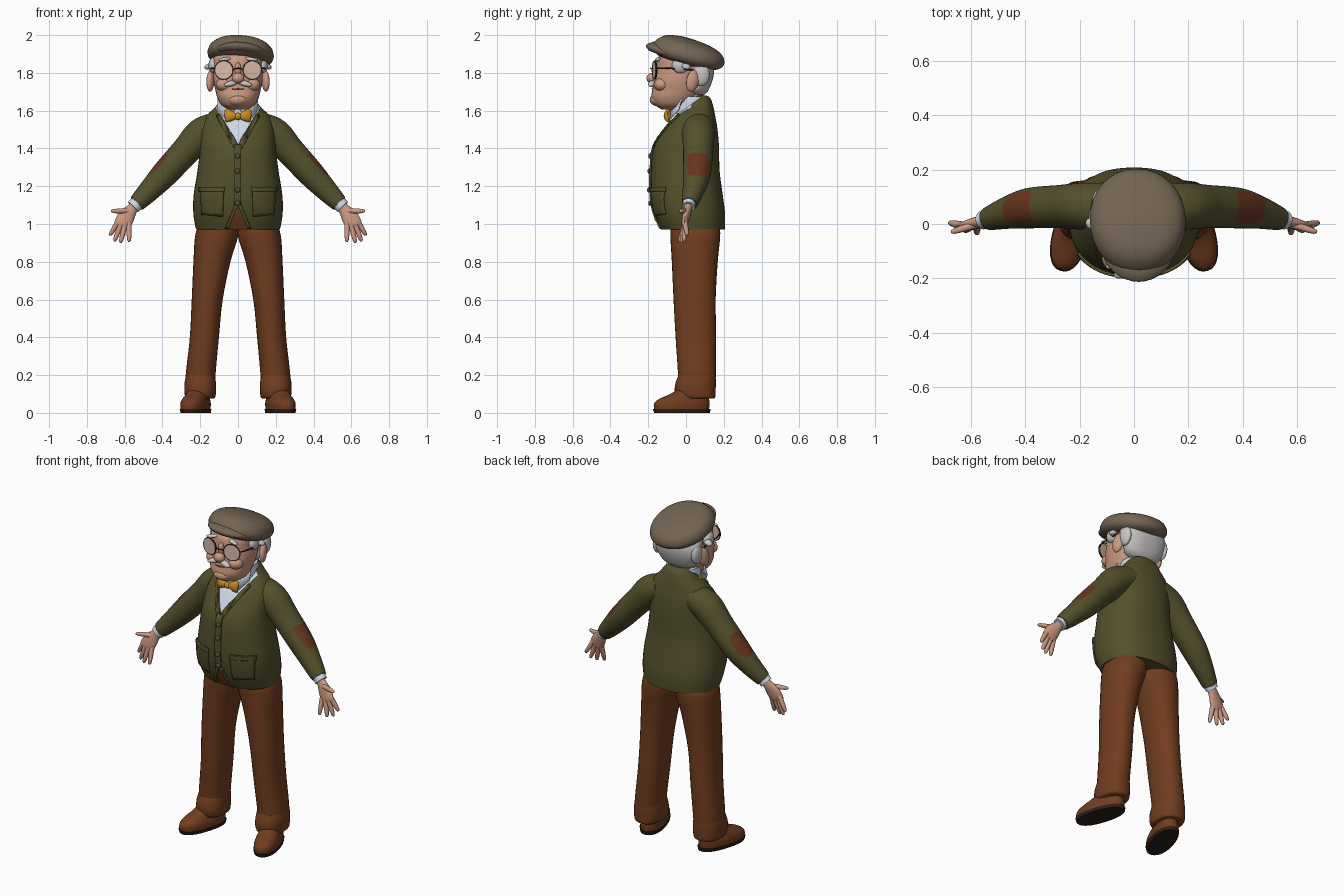
import bpy, bmesh, math
from mathutils import Vector, Matrix, Euler

cube = bpy.data.objects.get("Cube")
if cube:
    bpy.data.objects.remove(cube)


def material(name, r, g, b):
    m = bpy.data.materials.new(name)
    m.use_nodes = True
    m.diffuse_color = (r, g, b, 1)
    p = m.node_tree.nodes["Principled BSDF"]
    p.inputs["Base Color"].default_value = (r, g, b, 1)
    p.inputs["Roughness"].default_value = 0.8
    return m


SKIN = material("skin", .6, .32, .22)
CAP = material("cap_taupe", .175, .13, .085)
KNIT = material("olive_knit", .088, .081, .025)
BROWN = material("trouser_brown", .165, .046, .014)
PATCH = material("patch_rust", .14, .035, .013)
SHIRT = material("shirt_pale_blue", .62, .69, .8)
GOLD = material("bow_gold", .6, .28, .015)
HAIR = material("hair_white", .58, .57, .56)
LENS = material("lens_pale", .7, .5, .4)
DARK = material("dark_brown", .025, .014, .01)


def finish(name, bm, mats, xf=None, s=1, paint=None, closed=True):
    """Place, mirror, colour and shade one part."""
    if xf:
        bm.transform(xf)
    bm.transform(Matrix.Diagonal((s, 1, 1, 1)))
    if closed:
        bmesh.ops.recalc_face_normals(bm, faces=bm.faces)
    for f in bm.faces:
        f.smooth = True
        if paint:
            f.normal_update()
            f.material_index = paint(f.calc_center_median(), f.normal)
    me = bpy.data.meshes.new(name)
    bm.to_mesh(me)
    bm.free()
    for m in mats:
        me.materials.append(m)
    ob = bpy.data.objects.new(name, me)
    bpy.context.scene.collection.objects.link(ob)
    bpy.ops.object.select_all(action='DESELECT')
    bpy.context.view_layer.objects.active = ob
    ob.select_set(True)
    bpy.ops.object.shade_smooth_by_angle(angle=math.radians(50))
    return ob


def spline(rows, n):
    """Smoothly interpolate rows of section values."""
    out = []
    for i in range(len(rows) - 1):
        p = [rows[max(0, min(len(rows) - 1, i + k))] for k in (-1, 0, 1, 2)]
        for j in range(n):
            t = j / n
            out.append([b + t * (c - a) / 2 + t * t * (a - 2.5 * b + 2 * c - d / 2)
                        + t ** 3 * (1.5 * (b - c) + (d - a) / 2) for a, b, c, d in zip(*p)])
    return out + [list(rows[-1])]


def bridge(rings):
    bm = bmesh.new()
    vs = [[bm.verts.new(p) for p in r] for r in rings]
    n = len(vs[0])
    for a, b in zip(vs, vs[1:]):
        for i in range(n):
            bm.faces.new((a[i], a[(i + 1) % n], b[(i + 1) % n], b[i]))
    bm.faces.new(vs[0])
    bm.faces.new(vs[-1])
    return bm


def power(c, e):
    return math.copysign(abs(c) ** e, c)


def loft(rows, steps=4, sides=32, p=2.3):
    """Stacked sections: z, centre x, half width, front y, back y."""
    rings = []
    for z, x, w, yf, yb in spline(rows, steps):
        angles = [math.tau * i / sides for i in range(sides)]
        rings.append([(x + w * power(math.cos(a), 2 / p),
                       (yf + yb) / 2 + (yb - yf) / 2 * power(math.sin(a), 2 / p), z) for a in angles])
    return bridge(rings)


def tube(rows, steps=4, sides=16):
    """Sections along a path: x, y, z, radius in depth, radius across."""
    rows = spline(rows, steps)
    pts = [Vector(r[:3]) for r in rows]
    rings = []
    for i, r in enumerate(rows):
        d = (pts[min(i + 1, len(pts) - 1)] - pts[max(i - 1, 0)]).normalized()
        side = d.cross(Vector((0, 1, 0))).normalized()
        up = side.cross(d)
        rings.append([pts[i] + up * r[3] * math.sin(math.tau * k / sides)
                      + side * r[4] * math.cos(math.tau * k / sides) for k in range(sides)])
    return bridge(rings)


def blob(name, mat, loc, size, rot=(0, 0, 0), s=1):
    bm = bmesh.new()
    bmesh.ops.create_uvsphere(bm, u_segments=20, v_segments=12, radius=1)
    return finish(name, bm, [mat], Matrix.LocRotScale(Vector(loc), Euler(rot), Vector(size)), s)


# Cardigan body, with shirt neckline and front opening cut into it
TORSO = [(.97, 0, .222, -.13, .205), (1.05, 0, .236, -.166, .207), (1.15, 0, .235, -.185, .195),
         (1.28, 0, .215, -.185, .178), (1.4, 0, .2, -.172, .175), (1.5, 0, .193, -.115, .167),
         (1.57, 0, .168, -.06, .155), (1.62, 0, .12, -.02, .145), (1.665, 0, .085, 0, .13),
         (1.68, 0, .06, .03, .11)]
V_BASE, V_SLOPE, GAP_TOP, GAP_SLOPE = 1.42, .6, 1.09, .42


def torso_paint(c, n):
    if c.y < .03 and n.y < 0 and abs(c.x) < V_SLOPE * (c.z - V_BASE):
        return 1
    if c.y < 0 and n.z > -.9 and abs(c.x) < GAP_SLOPE * (GAP_TOP - c.z):
        return 2
    return 0


bm = loft(TORSO, 5, 48)
for sx in (1, -1):
    for z, k in ((V_BASE, V_SLOPE), (GAP_TOP, -GAP_SLOPE)):
        bmesh.ops.bisect_plane(bm, geom=bm.verts[:] + bm.edges[:] + bm.faces[:],
                               plane_co=(0, 0, z), plane_no=(sx, 0, -k))
finish("cardigan_body", bm, [KNIT, SHIRT, BROWN], paint=torso_paint)
SECTIONS = spline(TORSO, 8)


def front(x, z):
    r = min(SECTIONS, key=lambda q: abs(q[0] - z))
    t = min(abs(x) / r[2], .98)
    return (r[3] + r[4]) / 2 - (r[4] - r[3]) / 2 * (1 - t ** 2.3) ** (1 / 2.3)


def plate(name, quad, off=.004, thick=.009, s=1):
    """Knit panel lying on the cardigan front; corners are x, z pairs."""
    a, b, c, d = [Vector(q) for q in quad]
    bm = bmesh.new()
    n = 8
    grid = []
    for j in range(n + 1):
        row = [a.lerp(b, i / n).lerp(d.lerp(c, i / n), j / n) for i in range(n + 1)]
        grid.append([bm.verts.new((q.x, front(q.x, q.y) - off, q.y)) for q in row])
    for j in range(n):
        for i in range(n):
            bm.faces.new((grid[j][i], grid[j][i + 1], grid[j + 1][i + 1], grid[j + 1][i]))
    ob = finish(name, bm, [KNIT], s=s, closed=False)
    mod = ob.modifiers.new("thickness", 'SOLIDIFY')
    mod.thickness, mod.offset = thick, 0


plate("button_band", [(-.022, 1.09), (.016, 1.09), (.016, 1.42), (-.022, 1.42)])
for i, z in enumerate((1.36, 1.28, 1.18, 1.11)):
    blob(f"button_{i + 1}", KNIT, (-.002, front(0, z) - .01, z), (.014, .009, .014))

# Neck, collar and head
finish("neck", loft([(1.56, 0, .07, -.05, .1), (1.72, 0, .075, -.06, .09)], 1), [SKIN])
finish("shirt_collar", loft([(1.585, 0, .1, -.065, .12), (1.64, 0, .1, -.06, .115),
                             (1.675, 0, .095, -.05, .105)], 2), [SHIRT])
finish("head", loft([(1.605, 0, .045, -.125, -.02), (1.63, 0, .088, -.165, .03), (1.67, 0, .11, -.183, .06),
                     (1.71, 0, .12, -.178, .08), (1.76, 0, .13, -.172, .09), (1.82, 0, .13, -.16, .1),
                     (1.88, 0, .13, -.15, .1), (1.92, 0, .1, -.1, .09)], p=2.2), [SKIN])
finish("back_hair", loft([(1.685, 0, .07, .03, .1), (1.71, 0, .11, .01, .12), (1.77, 0, .135, .02, .143),
                          (1.83, 0, .148, 0, .148), (1.88, 0, .14, -.03, .13)]), [HAIR])
blob("nose", SKIN, (0, -.182, 1.772), (.033, .027, .028))
blob("nose_bridge", SKIN, (0, -.162, 1.815), (.017, .02, .04))
blob("chin", SKIN, (0, -.15, 1.658), (.055, .042, .034))
blob("mouth", PATCH, (0, -.174, 1.715), (.032, .008, .004))
blob("bow_knot", GOLD, (0, -.1, 1.57), (.018, .018, .02))

# Flat cap, tipped back and to one side
tilt = Matrix.Translation((.012, 0, 1.875)) @ Euler((-.27, .08, 0)).to_matrix().to_4x4()
finish("cap_crown", loft([(-.02, 0, .135, -.15, .152), (0, 0, .166, -.182, .19), (.03, 0, .176, -.19, .202),
                          (.07, 0, .158, -.165, .178), (.095, 0, .112, -.125, .115),
                          (.107, 0, .04, -.06, .03)], p=2.1), [CAP], tilt)
finish("cap_brim", loft([(-.008, 0, .12, -.205, .02), (.006, 0, .132, -.222, .02), (.02, 0, .13, -.22, .02),
                         (.04, 0, .11, -.19, .02)], 2, p=1.9), [CAP], tilt)

for s, side in ((1, "left_"), (-1, "right_")):
    # Face details
    blob(side + "cheek", SKIN, (.07, -.128, 1.738), (.048, .042, .036), s=s)
    blob(side + "ear", SKIN, (.146, .035, 1.758), (.02, .034, .058), (-.2, 0, .3), s)
    blob(side + "moustache", HAIR, (.035, -.178, 1.744), (.042, .02, .015), (0, .25, -.3), s)
    blob(side + "eyebrow", HAIR, (.07, -.148, 1.872), (.036, .014, .01), (0, .15, -.3), s)
    blob(side + "sideburn", HAIR, (.13, -.03, 1.84), (.026, .045, .042), s=s)
    blob(side + "hair_tuft", HAIR, (.15, .0, 1.835), (.03, .022, .016), (0, .3, .4), s)
    blob(side + "lower_tuft", HAIR, (.13, .08, 1.79), (.024, .045, .06), s=s)

    # Round spectacles
    turn = Matrix.Translation((.075, -.166, 1.815)) @ Euler((math.pi / 2, 0, .2)).to_matrix().to_4x4()
    bm = bmesh.new()
    bmesh.ops.create_cone(bm, cap_ends=True, segments=24, radius1=.048, radius2=.048, depth=.006)
    finish(side + "lens", bm, [LENS], turn, s)
    rim = [[((.049 + .0025 * math.cos(b)) * math.cos(a), (.049 + .0025 * math.cos(b)) * math.sin(a),
             .005 * math.sin(b)) for b in (0, 1.57, 3.14, 4.71)] for a in [math.tau * i / 32 for i in range(33)]]
    finish(side + "rim", bridge(rim), [DARK], turn, s)
    finish(side + "temple", tube([(.12, -.156, 1.825, .004, .004), (.14, -.1, 1.825, .004, .004),
                                  (.148, .04, 1.815, .004, .004)], 2, 8), [DARK], None, s)
    finish(side + "glasses_bridge", tube([(0, -.188, 1.825, .003, .003), (.028, -.175, 1.82, .003, .003)], 1, 8),
           [DARK], None, s)

    # Collar point, bow, lapel, hem edge and pocket
    bm = bmesh.new()
    bm.faces.new([bm.verts.new(v) for v in ((.012, -.085, 1.61), (.06, -.1, 1.545), (.108, -.045, 1.605),
                                            (.104, -.02, 1.68))])
    flap = finish(side + "collar_point", bm, [SHIRT], None, s, closed=False)
    flap.modifiers.new("thickness", 'SOLIDIFY').thickness = .008
    finish(side + "bow_wing", tube([(.005, -.098, 1.57, .01, .012), (.035, -.1, 1.572, .018, .028),
                                    (.06, -.095, 1.575, .016, .036), (.066, -.092, 1.575, .008, .028)], 2),
           [GOLD], None, s)
    plate(side + "lapel", [(0, 1.42), (.02, 1.4), (.115, 1.572), (.096, 1.583)], s=s)
    plate(side + "opening_edge", [(.05, .975), (.07, .975), (.018, 1.1), (0, 1.1)], s=s)
    plate(side + "pocket", [(.08, 1.04), (.19, 1.05), (.2, 1.18), (.075, 1.18)], s=s)
    plate(side + "pocket_welt", [(.072, 1.172), (.204, 1.172), (.203, 1.197), (.072, 1.197)], .007, .012, s)

    # Sleeve with elbow patch, shirt cuff and hand
    def patch_rule(c, n):
        y, z = (c.y - .063) / .055, (c.z - 1.318) / .064
        return int(y ** 4 + z ** 4 < 1 and n.x * s + n.z > .4)

    finish(side + "sleeve", tube([(.1, .065, 1.52, .085, .075), (.19, .065, 1.475, .086, .088),
                                  (.275, .064, 1.388, .079, .077), (.385, .058, 1.268, .074, .071),
                                  (.46, .042, 1.187, .06, .06), (.525, .022, 1.12, .045, .048),
                                  (.538, .018, 1.107, .04, .042)], 8, 48),
           [KNIT, PATCH], None, s, patch_rule)
    finish(side + "shirt_cuff", tube([(.52, .02, 1.125, .036, .04), (.555, .014, 1.09, .034, .038)], 1),
           [SHIRT], None, s)
    finish(side + "palm", tube([(.53, .016, 1.115, .022, .026), (.56, .01, 1.08, .022, .03),
                                (.59, 0, 1.04, .02, .044), (.612, -.008, 1.0, .016, .044),
                                (.618, -.01, .985, .008, .036)]), [SKIN], None, s)
    fingers = (("thumb", (.575, .0, 1.07), (.672, -.03, 1.068)), ("index_finger", (.63, -.006, 1.02), (.678, .005, .94)),
               ("middle_finger", (.617, -.008, 1.005), (.655, -.01, .908)),
               ("ring_finger", (.598, -.008, .998), (.622, -.025, .9)),
               ("little_finger", (.578, -.006, 1.005), (.576, -.035, .905)))
    for label, a, b in fingers:
        a, b = Vector(a), Vector(b)
        rows = [(*a.lerp(b, t), r, r) for t, r in ((0, .015), (.5, .0135), (.9, .01), (1, .004))]
        finish(side + label, tube(rows, 2, 10), [SKIN], None, s)

    # Trouser leg, turn-up and shoe
    finish(side + "trouser_leg", loft([(.1, .2, .078, -.04, .152), (.2, .198, .079, -.042, .158),
                                       (.4, .178, .077, -.055, .16), (.6, .163, .082, -.066, .157),
                                       (.8, .138, .098, -.075, .168), (.92, .116, .113, -.082, .18),
                                       (.975, .108, .108, -.08, .178), (1.02, .095, .09, -.06, .15)], p=2.2),
           [BROWN], None, s)
    finish(side + "turn_up", loft([(.075, .2, .07, -.035, .148), (.085, .2, .08, -.052, .155),
                                   (.12, .2, .084, -.06, .157), (.16, .2, .083, -.055, .158),
                                   (.195, .199, .077, -.042, .157)], 3), [BROWN], None, s)
    yaw = Matrix.Translation((.218, 0, 0)) @ Matrix.Rotation(.29, 4, 'Z')
    finish(side + "shoe", loft([(.018, 0, .066, -.174, .125), (.05, 0, .067, -.174, .128), (.075, 0, .061, -.145, .125),
                                (.1, 0, .054, -.085, .12), (.135, 0, .045, -.03, .11)], 3), [BROWN], yaw, s)
    finish(side + "sole", loft([(0, 0, .066, -.174, .13), (.02, 0, .07, -.18, .133)], 1), [DARK], yaw, s)
